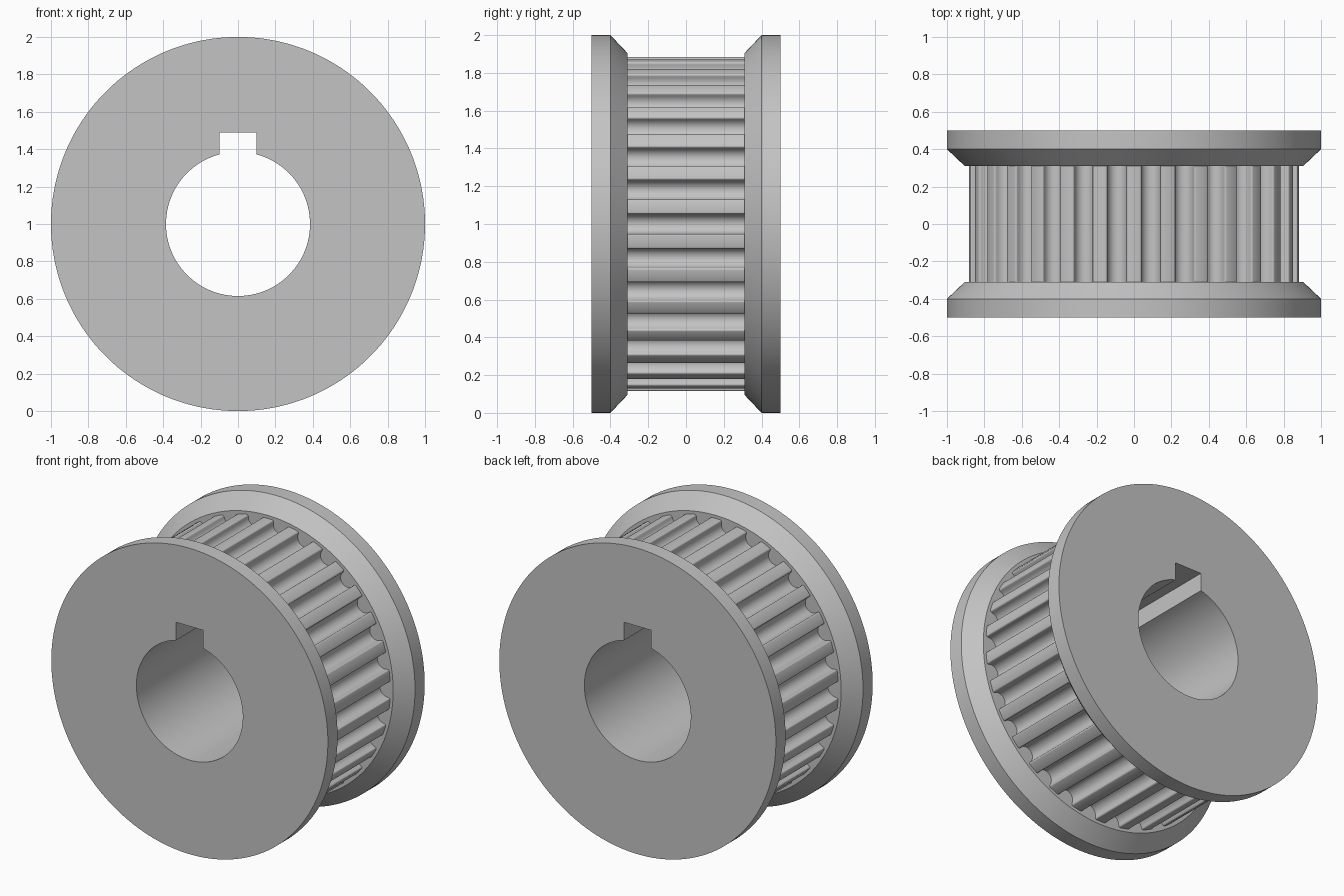
import bpy
import bmesh
import math

if "Cube" in bpy.data.objects:
    bpy.data.objects.remove(bpy.data.objects["Cube"])

TEETH = 30
TIP = 0.885          # radius of the tooth lands
HALF = 0.062         # half width of a groove at its mouth
ROUND = 0.01         # rounding of the tooth corners
BOTTOM = 0.81        # radius of the groove floor
BORE, KEY_HALF, KEY_TOP = 0.385, 0.098, 0.49


def polar(r, a):
    return (r * math.cos(a), r * math.sin(a))


def circle(r, n=180):
    return [polar(r, 2 * math.pi * i / n) for i in range(n)]


def toothed_outline():
    # one groove as (radial, tangential) points, mouth to mouth
    mouth = math.sqrt(TIP ** 2 - HALF ** 2)
    rad = HALF - ROUND
    corner = []
    for i in range(5):
        a = math.pi / 2 * i / 4
        corner.append((mouth - ROUND + ROUND * math.cos(a), -HALF + ROUND * math.sin(a)))
    floor = []
    for i in range(13):
        a = math.pi * i / 12
        floor.append((BOTTOM + rad - rad * math.sin(a), -rad * math.cos(a)))
    groove = corner + floor + [(r, -t) for r, t in reversed(corner)]
    pitch = 2 * math.pi / TEETH
    groove.append(polar(TIP, pitch / 2))      # middle of the land
    pts = []
    for k in range(TEETH):
        c, s = math.cos(k * pitch), math.sin(k * pitch)
        pts += [(r * c - t * s, r * s + t * c) for r, t in groove]
    return pts


def keyed_bore():
    # round hole with a square keyway at the top
    gap = math.asin(KEY_HALF / BORE)
    start, sweep, n = math.pi / 2 + gap, 2 * math.pi - 2 * gap, 96
    pts = [polar(BORE, start + sweep * i / n) for i in range(n + 1)]
    return pts + [(KEY_HALF, KEY_TOP), (-KEY_HALF, KEY_TOP)]


bm = bmesh.new()


def ring(points, y):
    verts = [bm.verts.new((x, y, z + 1.0)) for x, z in points]
    return verts, [bm.edges.new((verts[i - 1], verts[i])) for i in range(len(verts))]


def wall(a, b):
    for i in range(len(a[0])):
        bm.faces.new((a[0][i - 1], a[0][i], b[0][i], b[0][i - 1]))


def flat_face(a, b, side):
    bmesh.ops.triangle_fill(bm, edges=a[1] + b[1], use_beauty=True, normal=(0, side, 0))


# flanges with a chamfered inner edge, at both ends
cores, bores = [], []
for side in (-1, 1):
    outer = ring(circle(1.0), 0.5 * side)
    inner = ring(circle(1.0), 0.4 * side)
    chamfer = ring(circle(0.905), 0.31 * side)
    core = ring(toothed_outline(), 0.31 * side)
    bore = ring(keyed_bore(), 0.5 * side)
    wall(outer, inner)
    wall(inner, chamfer)
    flat_face(chamfer, core, -side)
    flat_face(outer, bore, side)
    cores.append(core)
    bores.append(bore)

# toothed belt track and keyed bore
wall(*cores)
wall(*bores)
bmesh.ops.recalc_face_normals(bm, faces=bm.faces[:])

mesh = bpy.data.meshes.new("toothed_pulley")
bm.to_mesh(mesh)
bm.free()
pulley = bpy.data.objects.new("toothed_pulley", mesh)
bpy.context.collection.objects.link(pulley)

grey = bpy.data.materials.new("plain grey")
grey.diffuse_color = (0.55, 0.55, 0.55, 1)
grey.use_nodes = True
grey.node_tree.nodes["Principled BSDF"].inputs["Base Color"].default_value = grey.diffuse_color
mesh.materials.append(grey)

bpy.context.view_layer.objects.active = pulley
pulley.select_set(True)
bpy.ops.object.shade_smooth_by_angle(angle=math.radians(32))
